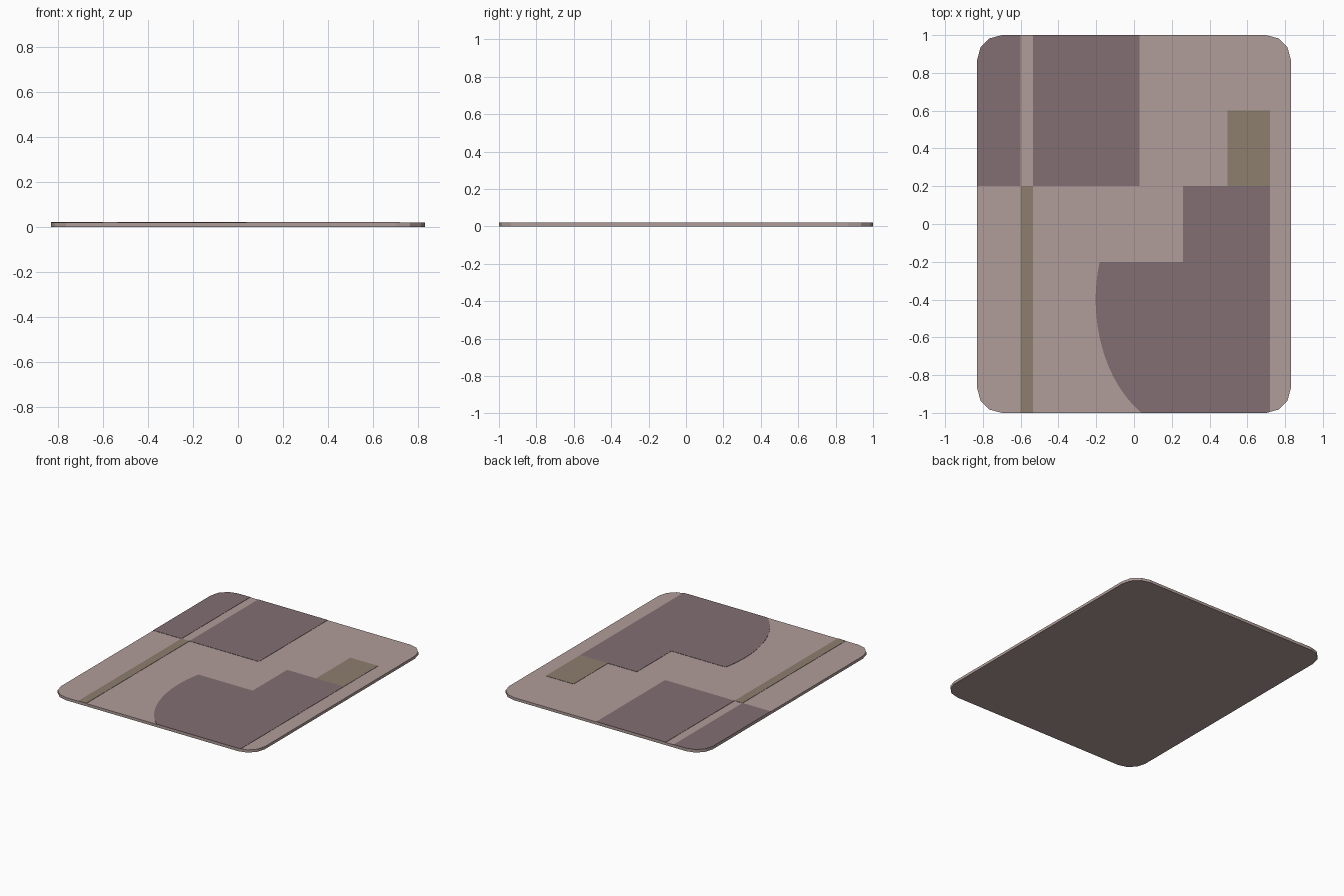
import bpy, bmesh
from math import cos, sin, asin, radians, pi

if "Cube" in bpy.data.objects:
    bpy.data.objects.remove(bpy.data.objects["Cube"])

BASE, TOP = 0.020, 0.022          # rug surface, raised pile height
W, H, R = 0.83, 1.0, 0.13         # half width, half length, corner radius


def material(name, rgb):
    m = bpy.data.materials.new(name)
    m.diffuse_color = (*rgb, 1)
    m.use_nodes = True
    m.node_tree.nodes["Principled BSDF"].inputs["Base Color"].default_value = m.diffuse_color
    return m


def slab(name, outline, z0, z1, mat, closed=True):
    """Extrude a flat counter-clockwise outline from z0 to z1."""
    bm = bmesh.new()
    low = [bm.verts.new((x, y, z0)) for x, y in outline]
    high = [bm.verts.new((x, y, z1)) for x, y in outline]
    n = len(outline)
    bm.faces.new(high)
    if closed:
        bm.faces.new(low[::-1])
    for i in range(n):
        j = (i + 1) % n
        bm.faces.new((low[i], low[j], high[j], high[i]))
    me = bpy.data.meshes.new(name)
    bm.to_mesh(me)
    bm.free()
    me.materials.append(mat)
    ob = bpy.data.objects.new(name, me)
    bpy.context.collection.objects.link(ob)
    return ob


def corner(sx, sy, start):
    """Three-segment rounded corner of the rug."""
    return [(sx * (W - R) + R * cos(radians(start + 30 * i)),
             sy * (H - R) + R * sin(radians(start + 30 * i))) for i in range(4)]


def rect(x0, y0, x1, y1):
    return [(x0, y0), (x1, y0), (x1, y1), (x0, y1)]


beige = material("beige", (0.434, 0.337, 0.319))
mauve = material("mauve", (0.223, 0.156, 0.168))
olive = material("olive", (0.266, 0.209, 0.153))

# Rug body with rounded corners
slab("rug_base", corner(1, 1, 0) + corner(-1, 1, 90)
     + corner(-1, -1, 180) + corner(1, -1, 270), 0, BASE, beige)

# Corner patch follows the rug's rounded corner
slab("corner_patch", [(-W, 0.2), (-0.6, 0.2), (-0.6, H)] + corner(-1, 1, 90),
     BASE, TOP, mauve, False)

# Rectangular patches
for name, box, mat in (("upper_patch", (-0.535, 0.2, 0.03, H), mauve),
                       ("narrow_stripe", (-0.6, -H, -0.535, 0.2), olive),
                       ("small_patch", (0.495, 0.2, 0.72, 0.6), olive)):
    slab(name, rect(*box), BASE, TOP, mat, False)

# Large stepped patch with a curved left side
a, b, cx, cy = 0.50, 0.70, 0.297, -0.40
t0, t1 = pi - asin(0.2 / b), pi + asin(0.6 / b)
arc = [(cx + a * cos(t0 + (t1 - t0) * i / 16),
        cy + b * sin(t0 + (t1 - t0) * i / 16)) for i in range(17)]
slab("curved_patch", arc + [(0.70, -H), (0.72, -0.995), (0.72, 0.2),
                            (0.26, 0.2), (0.26, -0.2)], BASE, TOP, mauve, False)
